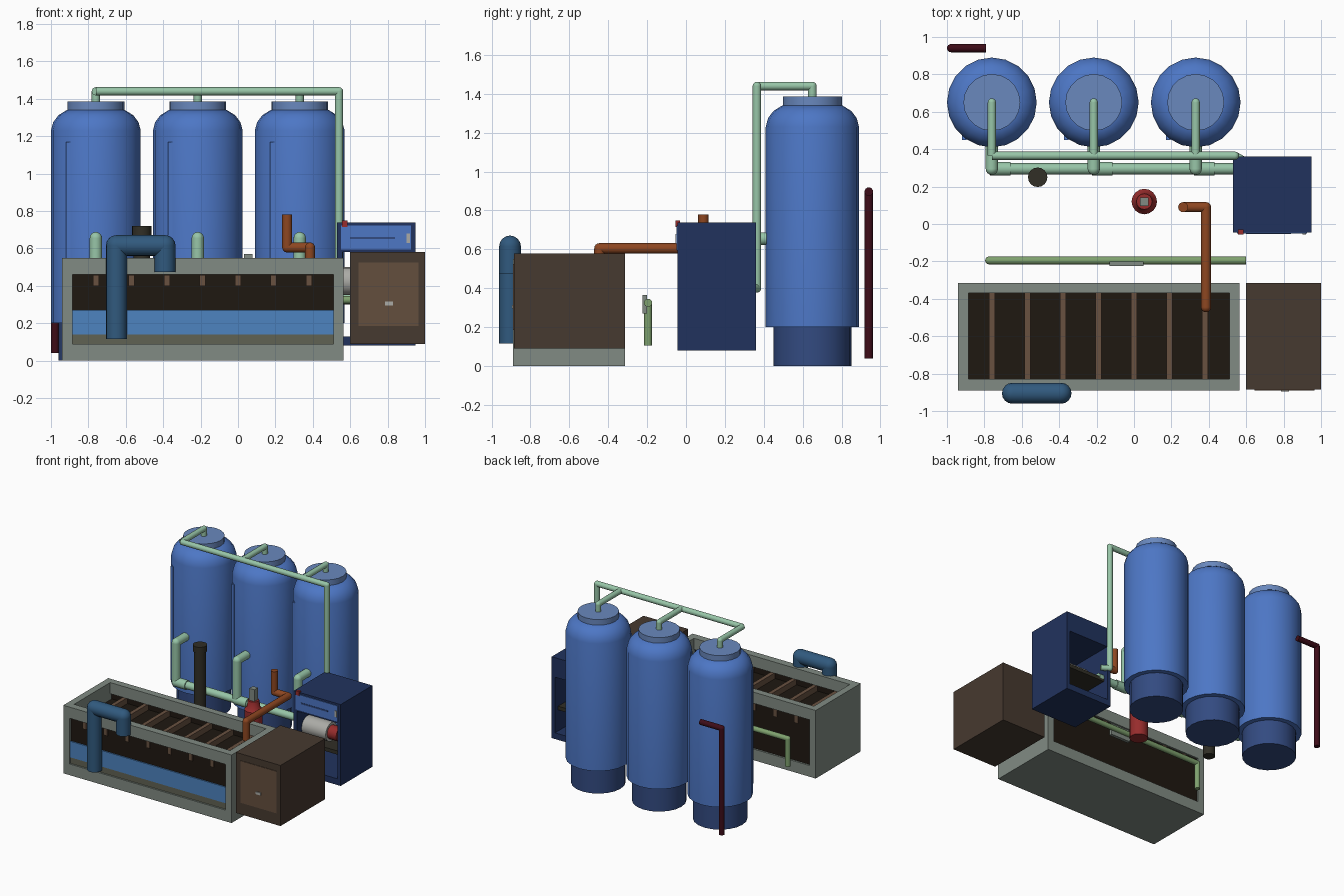
import bpy, bmesh, math
from mathutils import Vector, Matrix

if "Cube" in bpy.data.objects:
    bpy.data.objects.remove(bpy.data.objects["Cube"])


def mat(name, r, g, b):
    m = bpy.data.materials.new(name)
    m.diffuse_color = [(c / 255) ** 2.2 for c in (r, g, b)] + [1]
    m.use_nodes = True
    m.node_tree.nodes["Principled BSDF"].inputs["Base Color"].default_value = m.diffuse_color
    return m


TANK = mat("tank_blue", 78, 118, 196)
CAP = mat("cap_blue", 105, 135, 188)
SKIRT = mat("skirt_blue", 54, 76, 128)
PALE = mat("pale_green", 150, 196, 166)
GREEN = mat("leaf_green", 126, 160, 110)
FRAME = mat("frame_grey", 128, 138, 130)
DARK = mat("dark_bed", 36, 30, 24)
WATER = mat("water_blue", 78, 130, 190)
BEAM = mat("beam_brown", 104, 82, 66)
BROWN = mat("cabinet_brown", 72, 60, 51)
DOOR = mat("door_brown", 100, 80, 64)
NAVY = mat("navy", 38, 54, 94)
DUCT = mat("duct_blue", 52, 90, 125)
MAROON = mat("maroon", 64, 20, 30)
RED = mat("pump_red", 150, 48, 48)
RUST = mat("rust_orange", 140, 72, 38)
BLACK = mat("column_black", 52, 50, 42)
STEEL = mat("steel", 170, 170, 165)


def finish(name, bm, m, smooth=False):
    me = bpy.data.meshes.new(name)
    bm.to_mesh(me)
    bm.free()
    ob = bpy.data.objects.new(name, me)
    bpy.context.collection.objects.link(ob)
    me.materials.append(m)
    if smooth:
        bpy.context.view_layer.objects.active = ob
        bpy.ops.object.select_all(action='DESELECT')
        ob.select_set(True)
        bpy.ops.object.shade_smooth_by_angle(angle=math.radians(35))
    return ob


def box(name, x0, x1, y0, y1, z0, z1, m):
    bm = bmesh.new()
    bmesh.ops.create_cube(bm, size=1)
    for v in bm.verts:
        v.co = Vector(((x0 + x1) / 2 + v.co.x * (x1 - x0),
                       (y0 + y1) / 2 + v.co.y * (y1 - y0),
                       (z0 + z1) / 2 + v.co.z * (z1 - z0)))
    return finish(name, bm, m)


def lathe(name, x, y, profile, m, n=20):
    bm = bmesh.new()
    rings = [[bm.verts.new((x + r * math.cos(math.tau * i / n),
                            y + r * math.sin(math.tau * i / n), z))
              for i in range(n)] for r, z in profile]
    for a, b in zip(rings, rings[1:]):
        for i in range(n):
            j = (i + 1) % n
            bm.faces.new((a[i], a[j], b[j], b[i]))
    bm.faces.new(rings[0][::-1])
    bm.faces.new(rings[-1])
    return finish(name, bm, m, True)


def pipe(name, pts, r, m):
    bm = bmesh.new()
    pts = [Vector(p) for p in pts]
    for a, b in zip(pts, pts[1:]):
        d = b - a
        rot = Vector((0, 0, 1)).rotation_difference(d).to_matrix().to_4x4()
        bmesh.ops.create_cone(bm, cap_ends=True, segments=16, radius1=r, radius2=r,
                              depth=d.length,
                              matrix=Matrix.Translation((a + b) / 2) @ rot)
    for p in pts[1:-1]:  # rounded elbows
        bmesh.ops.create_uvsphere(bm, u_segments=16, v_segments=8, radius=r,
                                  matrix=Matrix.Translation(p))
    return finish(name, bm, m, True)


# three filter tanks with skirts, caps, gauges and pipe branches
for k, x in enumerate((-0.76, -0.215, 0.33), 1):
    lathe(f"tank_skirt_{k}", x, 0.65, [(0.2, 0), (0.2, 0.21)], SKIRT)
    lathe(f"tank_body_{k}", x, 0.65, [(0.24, 0.2), (0.24, 1.23), (0.228, 1.275),
                                      (0.2, 1.312), (0.155, 1.34)], TANK)
    lathe(f"tank_cap_{k}", x, 0.65, [(0.152, 1.335), (0.152, 1.385)], CAP)
    box(f"tank_gauge_{k}", x - 0.16, x - 0.135, 0.45, 0.49, 0.25, 1.17, TANK)
    pipe(f"top_branch_{k}", [(x, 0.65, 1.38), (x, 0.65, 1.44), (x, 0.365, 1.44)], 0.022, PALE)
    pipe(f"lower_branch_{k}", [(x, 0.44, 0.655), (x, 0.295, 0.655), (x, 0.295, 0.335),
                               (x + 0.06, 0.295, 0.335)], 0.033, PALE)
    pipe(f"tee_sleeve_{k}", [(x - 0.01, 0.295, 0.335), (x + 0.1, 0.295, 0.335)], 0.037, PALE)

# manifolds
pipe("top_manifold", [(-0.76, 0.365, 1.44), (0.54, 0.365, 1.44), (0.54, 0.365, 0.4),
                      (0.6, 0.33, 0.4)], 0.022, PALE)
pipe("lower_manifold", [(-0.76, 0.295, 0.335), (0.6, 0.295, 0.335)], 0.03, PALE)

# basin: slab, end walls, rim rails and dark bed
box("basin_base", -0.94, 0.565, -0.89, -0.315, 0, 0.09, FRAME)
for n, x0, x1 in (("left", -0.94, -0.885), ("right", 0.51, 0.565)):
    box(f"basin_end_{n}", x0, x1, -0.89, -0.315, 0.09, 0.55, FRAME)
for n, y0, y1 in (("front", -0.89, -0.83), ("back", -0.37, -0.315)):
    box(f"basin_rail_{n}", -0.885, 0.51, y0, y1, 0.46, 0.55, FRAME)
    box(f"basin_wall_{n}", -0.885, 0.51, y0 + 0.02, y1 - 0.015, 0.09, 0.46, DARK)
box("basin_bed", -0.885, 0.51, -0.845, -0.35, 0.09, 0.41, DARK)
box("basin_kerb", -0.885, 0.51, -0.876, -0.85, 0.09, 0.14, mat("kerb", 96, 98, 84))
box("water_panel", -0.885, 0.51, -0.88, -0.85, 0.14, 0.27, WATER)
for i in range(7):
    x = -0.76 + 0.19 * i
    box(f"basin_beam_{i + 1}", x - 0.016, x + 0.016, -0.88, -0.325, 0.4, 0.458, BEAM)

# inverted U duct over the basin front
pipe("overflow_duct", [(-0.65, -0.905, 0.115), (-0.65, -0.905, 0.615),
                       (-0.39, -0.905, 0.615), (-0.39, -0.905, 0.475)], 0.056, DUCT)

# brown control cabinet
box("cabinet", 0.6, 1.0, -0.885, -0.315, 0.09, 0.58, BROWN)
box("cabinet_door", 0.645, 0.965, -0.889, -0.88, 0.185, 0.525, DOOR)
box("cabinet_handle", 0.785, 0.83, -0.896, -0.885, 0.295, 0.315, STEEL)

# open navy machine housing
box("housing_floor", 0.53, 0.95, -0.045, 0.36, 0.08, 0.13, NAVY)
box("housing_roof", 0.53, 0.95, -0.045, 0.36, 0.58, 0.738, NAVY)
box("housing_left", 0.53, 0.56, -0.045, 0.36, 0.13, 0.58, NAVY)
box("housing_right", 0.92, 0.95, -0.045, 0.36, 0.13, 0.58, NAVY)
box("housing_shelf", 0.56, 0.92, 0.0, 0.32, 0.3, 0.33, BLACK)
box("housing_panel", 0.55, 0.925, -0.05, -0.04, 0.595, 0.722, TANK)
box("panel_slot", 0.6, 0.84, -0.053, -0.045, 0.65, 0.662, SKIRT)
box("panel_switch", 0.9, 0.92, -0.055, -0.045, 0.63, 0.68, STEEL)
box("warning_lamp", 0.555, 0.585, -0.055, -0.03, 0.715, 0.748, RED)
pipe("housing_motor", [(0.565, 0.08, 0.425), (0.78, 0.08, 0.425)], 0.075, STEEL)
pipe("motor_end", [(0.78, 0.08, 0.425), (0.86, 0.08, 0.425)], 0.055, RED)

# red pump, dark column
lathe("pump_body", 0.055, 0.12, [(0.068, 0.09), (0.068, 0.4), (0.05, 0.42), (0.042, 0.475)], RED, 16)
box("pump_head", 0.032, 0.078, 0.097, 0.143, 0.47, 0.57, FRAME)
lathe("column", -0.515, 0.25, [(0.045, 0.09), (0.045, 0.67)], BLACK, 16)
lathe("column_cap", -0.515, 0.25, [(0.052, 0.67), (0.052, 0.72)], BLACK, 16)

# rust feed pipe
pipe("feed_pipe", [(0.263, 0.09, 0.78), (0.263, 0.09, 0.605), (0.385, 0.09, 0.605),
                   (0.385, -0.445, 0.605), (0.385, -0.445, 0.42)], 0.027, RUST)

# green drain pipe with flow meter
pipe("drain_pipe", [(0.6, -0.195, 0.325), (-0.775, -0.195, 0.325), (-0.775, -0.195, 0.105)], 0.021, GREEN)
box("flow_meter", -0.13, 0.05, -0.225, -0.2, 0.27, 0.365, FRAME)

# maroon vent pipe at the rear
pipe("vent_pipe", [(-0.79, 0.94, 0.897), (-0.978, 0.94, 0.897), (-0.978, 0.94, 0.04)], 0.022, MAROON)
